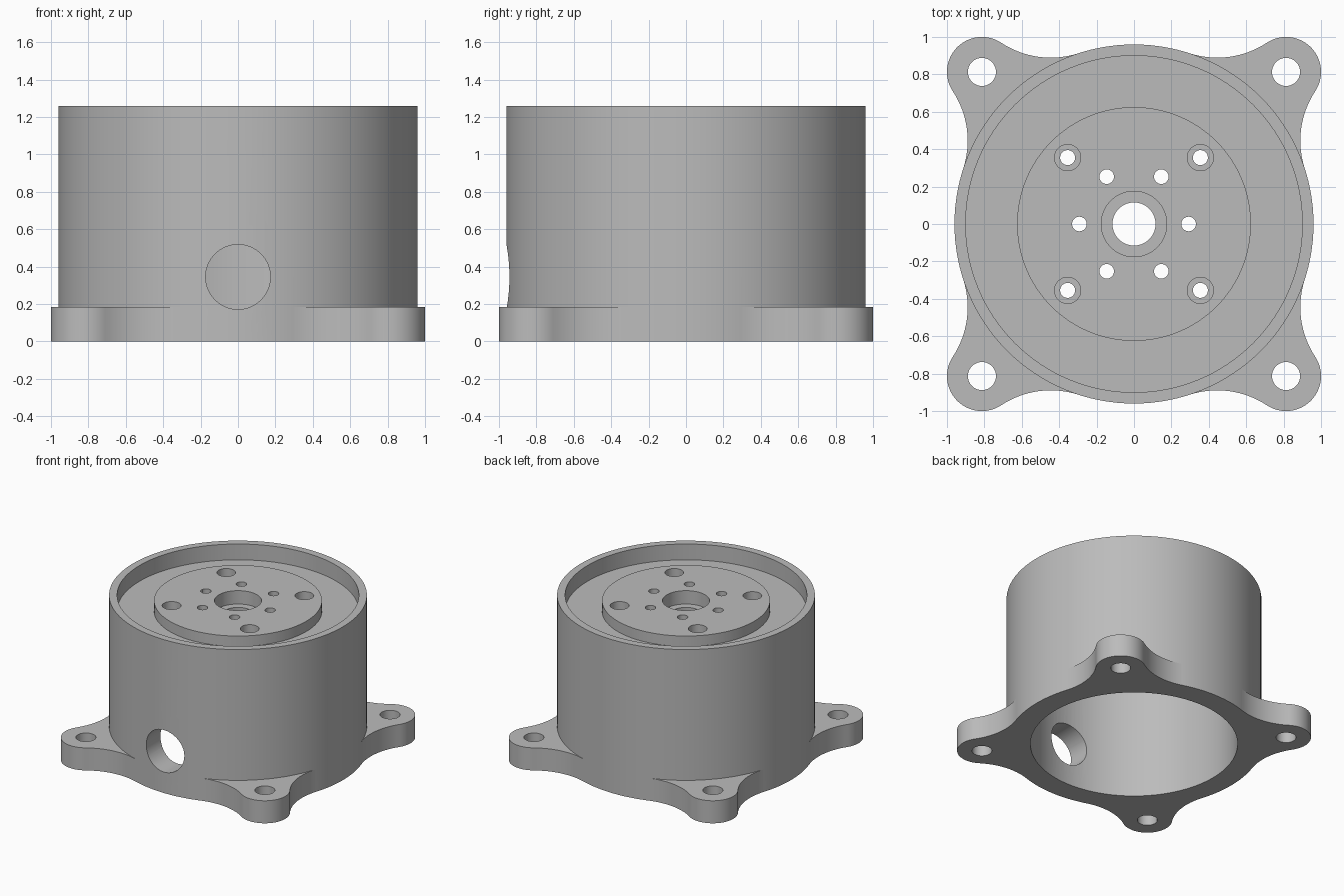
import bpy, bmesh, math
from mathutils import Matrix, Vector

if "Cube" in bpy.data.objects:
    bpy.data.objects.remove(bpy.data.objects["Cube"])

metal = bpy.data.materials.new("grey metal")
metal.use_nodes = True
GREY = (0.5, 0.5, 0.5, 1)
metal.diffuse_color = GREY
metal.node_tree.nodes["Principled BSDF"].inputs["Base Color"].default_value = GREY

BODY_R, LUG_H = 0.96, 0.185
LUG_C, LUG_R = 0.813, 0.187
SEGS = 128


def finish(bm, name):
    bmesh.ops.recalc_face_normals(bm, faces=bm.faces)
    mesh = bpy.data.meshes.new(name)
    bm.to_mesh(mesh)
    bm.free()
    mesh.materials.append(metal)
    ob = bpy.data.objects.new(name, mesh)
    bpy.context.collection.objects.link(ob)
    return ob


def lathe(name, profile):
    bm = bmesh.new()
    rings = []
    for i in range(SEGS):
        a = math.tau * i / SEGS
        rings.append([bm.verts.new((r * math.cos(a), r * math.sin(a), z)) for r, z in profile])
    n = len(profile)
    for i in range(SEGS):
        p, q = rings[i], rings[(i + 1) % SEGS]
        for j in range(n):
            k = (j + 1) % n
            bm.faces.new((p[j], q[j], q[k], p[k]))
    return finish(bm, name)


def arc(centre, radius, start, end, steps):
    return [centre + radius * Vector((math.cos(t), math.sin(t)))
            for t in (start + (end - start) * i / steps for i in range(steps + 1))]


def cylinders(name, specs):
    """Upright cylinders from (x, y, radius, bottom, top)."""
    bm = bmesh.new()
    for x, y, r, z0, z1 in specs:
        bmesh.ops.create_cone(bm, cap_ends=True, segments=48, radius1=r, radius2=r,
                              depth=z1 - z0, matrix=Matrix.Translation((x, y, (z0 + z1) / 2)))
    return finish(bm, name)


def combine(target, tool, operation):
    tool.hide_render = True
    mod = target.modifiers.new(tool.name, 'BOOLEAN')
    mod.operation, mod.solver, mod.object = operation, 'EXACT', tool
    bpy.context.view_layer.objects.active = target
    bpy.ops.object.modifier_apply(modifier=mod.name)
    bpy.data.objects.remove(tool)


# Housing: open cavity below, rimmed recess with raised boss and stepped bore above
housing = lathe("motor_housing", [
    (0.115, 1.0), (0.78, 1.0), (0.78, 0), (BODY_R, 0), (BODY_R, 1.26), (0.9, 1.26),
    (0.9, 1.13), (0.625, 1.13), (0.625, 1.215), (0.175, 1.215), (0.175, 1.105), (0.115, 1.105)])

# Mounting lug outline: concave fillets tangent to both the wall and the round ear
FILLET_R = 0.48
ear = Vector((LUG_C, LUG_C))
dist, a, b = ear.length, BODY_R + FILLET_R, LUG_R + FILLET_R
swing = math.acos((dist ** 2 + a ** 2 - b ** 2) / (2 * dist * a))
wall_ang = math.pi / 4 + swing
fillet = a * Vector((math.cos(wall_ang), math.sin(wall_ang)))
to_ear = ear - fillet
ear_ang = math.atan2(to_ear.y, to_ear.x)
half = arc(fillet, FILLET_R, wall_ang - math.pi, ear_ang, 16)
out_ang = ear_ang + math.pi
half += arc(ear, LUG_R, out_ang, math.pi / 4, 20)[1:]
inner = 0.87
outline = half + [Vector((p.y, p.x)) for p in reversed(half[:-1])]
outline += [inner * Vector((math.cos(t), math.sin(t)))
            for t in (math.pi / 2 - wall_ang, math.pi / 4, wall_ang)]

# Four lugs
bm = bmesh.new()
for i in range(4):
    turn = Matrix.Rotation(i * math.pi / 2, 3, 'Z')
    face = bm.faces.new([bm.verts.new(turn @ p.to_3d()) for p in outline])
    up = bmesh.ops.extrude_face_region(bm, geom=[face])["geom"]
    bmesh.ops.translate(bm, vec=(0, 0, LUG_H), verts=[v for v in up if isinstance(v, bmesh.types.BMVert)])
combine(housing, finish(bm, "mounting_lugs"), 'UNION')

# Bolt holes, boss screw holes and their counterbores
corners = [(sx, sy) for sx in (-1, 1) for sy in (-1, 1)]
holes = [(LUG_C * x, LUG_C * y, 0.075, -0.1, 0.3) for x, y in corners]
holes += [(0.355 * x, 0.355 * y, 0.04, 0.9, 1.3) for x, y in corners]
for i in range(6):
    t = i * math.pi / 3
    holes.append((0.292 * math.cos(t), 0.292 * math.sin(t), 0.039, 0.9, 1.3))
combine(housing, cylinders("through_holes", holes), 'DIFFERENCE')
combine(housing, cylinders("counterbores", [(0.355 * x, 0.355 * y, 0.07, 1.105, 1.3)
                                            for x, y in corners]), 'DIFFERENCE')

# Cable port through the front wall
bm = bmesh.new()
bmesh.ops.create_cone(bm, cap_ends=True, segments=64, radius1=0.173, radius2=0.173, depth=0.7,
                      matrix=Matrix.Translation((0, -0.85, 0.345)) @ Matrix.Rotation(math.pi / 2, 4, 'X'))
combine(housing, finish(bm, "cable_port"), 'DIFFERENCE')

# Smooth curved walls, crisp edges
bpy.ops.object.select_all(action='DESELECT')
housing.select_set(True)
bpy.context.view_layer.objects.active = housing
bpy.ops.object.shade_smooth_by_angle(angle=math.radians(30))
